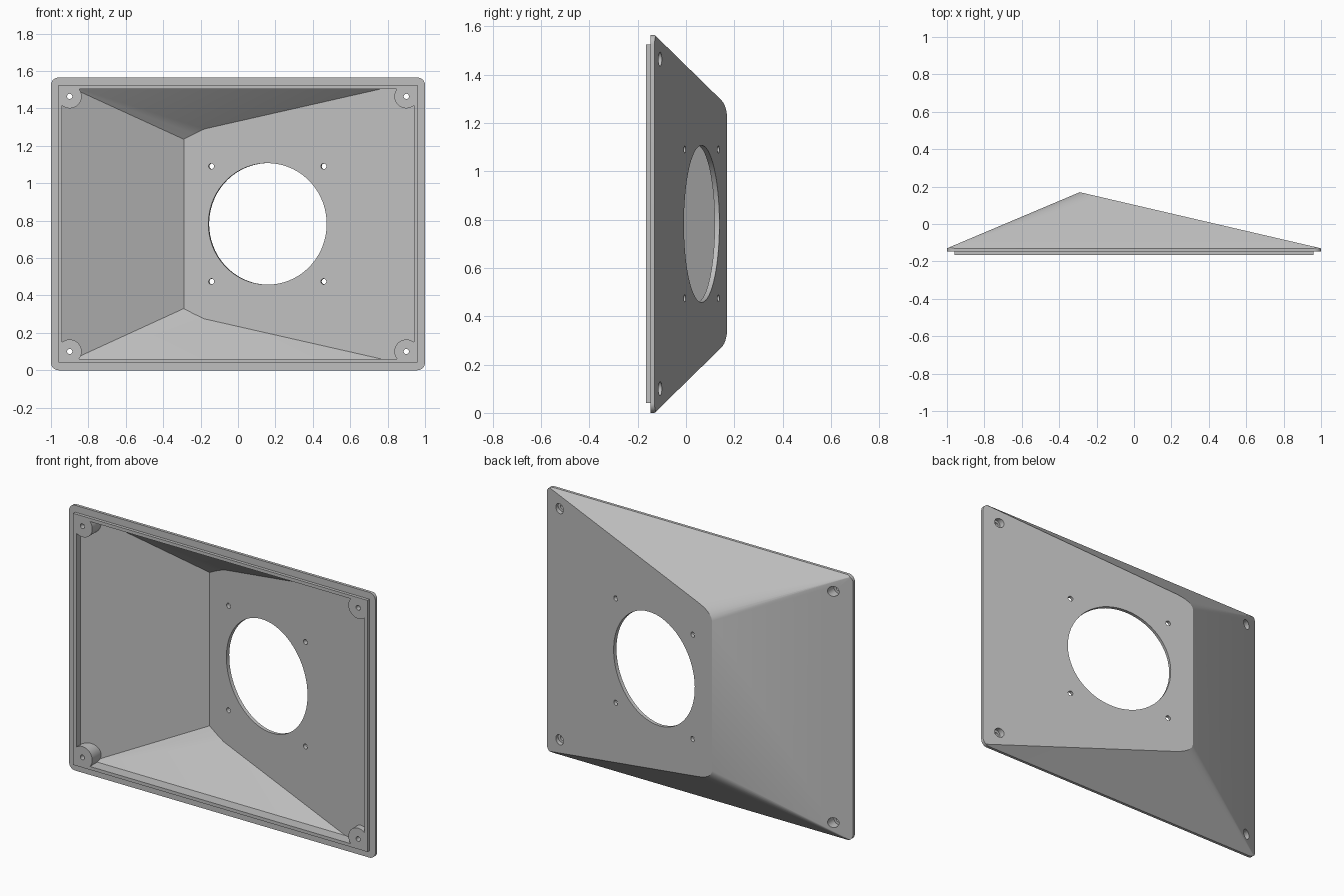
import bpy, bmesh, math
from mathutils import Vector

if "Cube" in bpy.data.objects:
    bpy.data.objects.remove(bpy.data.objects["Cube"])

MID = 0.7825                      # mid height
SLOPE = 0.2326                    # fall of the wide panel towards +x
RIDGE_X = -0.29
PANEL_N = Vector((SLOPE, 1, 0)).normalized()

grey = bpy.data.materials.new("plain_grey")
grey.use_nodes = True
grey.diffuse_color = (0.52, 0.52, 0.52, 1)
grey.node_tree.nodes["Principled BSDF"].inputs["Base Color"].default_value = (0.52, 0.52, 0.52, 1)


def finish(bm, name):
    bmesh.ops.recalc_face_normals(bm, faces=bm.faces[:])
    me = bpy.data.meshes.new(name)
    bm.to_mesh(me)
    bm.free()
    me.materials.append(grey)
    ob = bpy.data.objects.new(name, me)
    bpy.context.collection.objects.link(ob)
    return ob


def prism(half_x, half_z, y0, y1, radius=0):
    """Rectangle in xz, optionally with round corners, extruded along y."""
    bm = bmesh.new()
    steps = 8 if radius else 0
    verts = []
    for quarter, (sx, sz) in enumerate([(1, 1), (-1, 1), (-1, -1), (1, -1)]):
        for i in range(steps + 1):
            a = math.pi / 2 * (quarter + i / max(steps, 1))
            verts.append(bm.verts.new((sx * (half_x - radius) + radius * math.cos(a), y0,
                                       MID + sz * (half_z - radius) + radius * math.sin(a))))
    face = bm.faces.new(verts)
    ext = bmesh.ops.extrude_face_region(bm, geom=[face])
    moved = [g for g in ext["geom"] if isinstance(g, bmesh.types.BMVert)]
    bmesh.ops.translate(bm, verts=moved, vec=(0, y1 - y0, 0))
    return bm


def cylinder(name, radius, centre, axis, depth):
    bm = bmesh.new()
    bmesh.ops.create_cone(bm, cap_ends=True, segments=64, radius1=radius, radius2=radius, depth=depth)
    ob = finish(bm, name)
    ob.rotation_mode = "QUATERNION"
    ob.rotation_quaternion = Vector((0, 0, 1)).rotation_difference(Vector(axis))
    ob.location = centre
    return ob


def wedge_cut(bm, corner, ridge_y, path):
    """Trim a prism to the lopsided hipped shape; path is the blended end of the ridge."""
    c = Vector(corner)
    pts = [Vector((x, ridge_y - SLOPE * (x - RIDGE_X), z)) for x, z in path]
    up = Vector((0, 0, 1))
    planes = [(pts[0], PANEL_N), (c, (pts[0] - c).cross(up))]
    hips = [(c, (pts[-1] - c).cross(Vector((1, 0, 0))))]
    hips += [(c, (a - c).cross(b - c)) for a, b in zip(pts, pts[1:])]
    for co, no in hips:
        planes.append((co, no))
        planes.append((Vector((co.x, co.y, 2 * MID - co.z)), Vector((no.x, no.y, -no.z))))
    inside = Vector((0, -0.1, MID))
    for co, no in planes:
        no = no.normalized()
        if (inside - co).dot(no) > 0:
            no = -no
        bmesh.ops.bisect_plane(bm, geom=bm.verts[:] + bm.edges[:] + bm.faces[:], dist=1e-5,
                               plane_co=co, plane_no=no, clear_outer=True)
        rim = [e for e in bm.edges if e.is_boundary]
        if rim:
            bmesh.ops.holes_fill(bm, edges=rim, sides=0)
    return bm


def boolean(target, tool, operation):
    mod = target.modifiers.new(operation.lower(), "BOOLEAN")
    mod.operation = operation
    mod.solver = "EXACT"
    mod.object = tool
    bpy.context.view_layer.objects.active = target
    bpy.ops.object.modifier_apply(modifier=mod.name)
    bpy.data.objects.remove(tool)


# Outer shell with a blended hip on the short side
p0, p1, p2 = Vector((RIDGE_X, 1.225)), Vector((-0.28, 1.274)), Vector((-0.18, 1.2965))
blend = [p0 * (1 - t) ** 2 + p1 * 2 * t * (1 - t) + p2 * t * t for t in [i / 6 for i in range(7)]]
shell = finish(wedge_cut(prism(1, MID, -0.147, 0.4, 0.04), (-1, -0.13, 2 * MID), 0.17, blend),
               "speaker_panel_housing")

# Raised locating lip on the open side
boolean(shell, finish(prism(0.96, 0.742, -0.165, -0.14), "lip"), "UNION")

# Hollow inside, leaving corner bosses standing
hollow = finish(wedge_cut(prism(0.94, 0.7225, -0.3, 0.4), (-0.949, -0.13, 1.537), 0.149,
                          [(RIDGE_X, 1.235), (-0.235, 1.264), (-0.18, 1.29)]), "hollow")
corners = [(sx * 0.9, MID + sz * 0.682) for sx in (-1, 1) for sz in (-1, 1)]
for x, z in corners:
    boolean(hollow, cylinder("boss", 0.064, (x, 0, z), (0, 1, 0), 0.9), "DIFFERENCE")
boolean(shell, hollow, "DIFFERENCE")

# Screw holes with counterbores from the back
for x, z in corners:
    boolean(shell, cylinder("screw_hole", 0.014, (x, 0, z), (0, 1, 0), 0.8), "DIFFERENCE")
    boolean(shell, cylinder("counterbore", 0.029, (x, 0.065, z), (0, 1, 0), 0.4), "DIFFERENCE")

# Large round opening and its four fixing holes, square to the wide panel
centre = Vector((0.16, 0.055, MID))
across = Vector((1, -SLOPE, 0)).normalized()
boolean(shell, cylinder("opening", 0.325, centre, PANEL_N, 0.15), "DIFFERENCE")
for sx in (-1, 1):
    for sz in (-1, 1):
        spot = centre + across * sx * 0.308 + Vector((0, 0, sz * 0.308))
        boolean(shell, cylinder("fixing_hole", 0.015, spot, PANEL_N, 0.15), "DIFFERENCE")

bpy.ops.object.select_all(action="DESELECT")
shell.select_set(True)
bpy.context.view_layer.objects.active = shell
bpy.ops.object.shade_smooth_by_angle(angle=math.radians(25))
